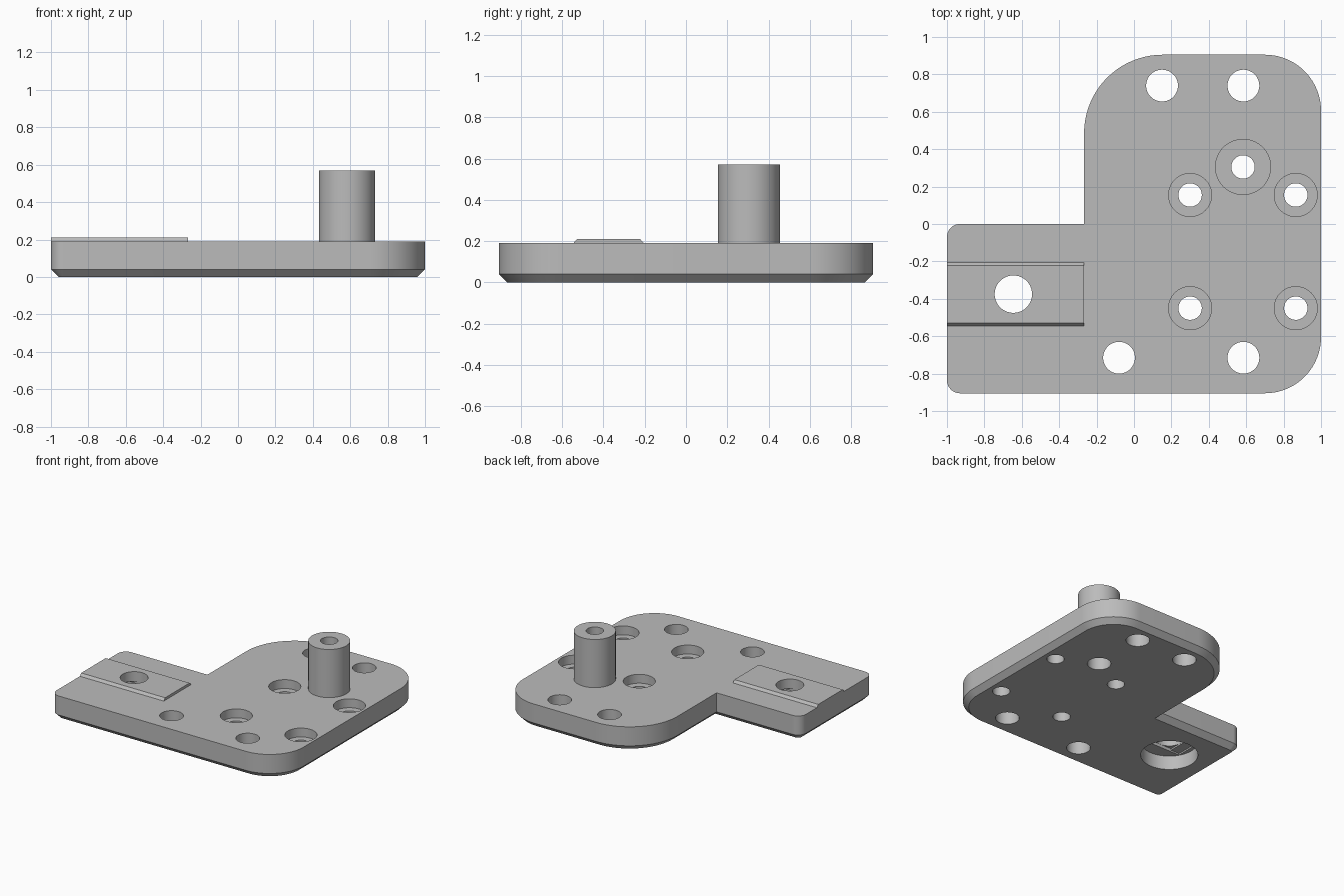
import bpy, bmesh, math
from mathutils import Vector

if "Cube" in bpy.data.objects:
    bpy.data.objects.remove(bpy.data.objects["Cube"])

grey = bpy.data.materials.new("plain grey")
grey.use_nodes = True
grey.diffuse_color = (0.5, 0.5, 0.5, 1)
grey.node_tree.nodes["Principled BSDF"].inputs["Base Color"].default_value = (0.5, 0.5, 0.5, 1)


def loft(name, rings):
    """Closed solid through stacked rings with equal point counts."""
    bm = bmesh.new()
    loops = [[bm.verts.new(p) for p in ring] for ring in rings]
    n = len(loops[0])
    for a, b in zip(loops, loops[1:]):
        for i in range(n):
            j = (i + 1) % n
            bm.faces.new((a[i], a[j], b[j], b[i]))
    bm.faces.new(loops[0])
    bm.faces.new(loops[-1])
    bmesh.ops.recalc_face_normals(bm, faces=bm.faces)
    mesh = bpy.data.meshes.new(name)
    bm.to_mesh(mesh)
    bm.free()
    mesh.materials.append(grey)
    obj = bpy.data.objects.new(name, mesh)
    bpy.context.collection.objects.link(obj)
    return obj


def cylinder(name, x, y, r, z0, z1, sides=64):
    turn = [2 * math.pi * i / sides for i in range(sides)]
    return loft(name, [[(x + r * math.cos(a), y + r * math.sin(a), z) for a in turn]
                       for z in (z0, z1)])


def box(name, x, y, sx, sy, z0, z1):
    corners = [(-1, -1), (1, -1), (1, 1), (-1, 1)]
    return loft(name, [[(x + sx * u, y + sy * v, z) for u, v in corners] for z in (z0, z1)])


def select(obj):
    bpy.ops.object.select_all(action='DESELECT')
    obj.select_set(True)
    bpy.context.view_layer.objects.active = obj


def cut(obj, cutter):
    select(obj)
    mod = obj.modifiers.new("cut", 'BOOLEAN')
    mod.operation = 'DIFFERENCE'
    mod.solver = 'EXACT'
    mod.object = cutter
    bpy.ops.object.modifier_apply(modifier=mod.name)
    bpy.data.objects.remove(cutter)


# Plate outline: corner x, y, radius, start angle of the arc (None = inner corner)
TOP, EDGE, INNER = 0.19, 0.905, -0.267
CORNERS = [(-1, -EDGE, 0.07, 180), (1, -EDGE, 0.3, 270), (1, EDGE, 0.3, 0),
           (INNER, EDGE, 0.42, 90), (INNER, 0, 0, None), (-1, 0, 0.07, 90)]


def outline(inset, z, steps=20):
    pts = []
    for x, y, r, start in CORNERS:
        if start is None:
            pts.append((x + inset, y - inset, z))
            continue
        mid = math.radians(start + 45)
        cx = x - math.copysign(r, math.cos(mid))
        cy = y - math.copysign(r, math.sin(mid))
        for i in range(steps + 1):
            a = math.radians(start + 90 * i / steps)
            pts.append((cx + (r - inset) * math.cos(a), cy + (r - inset) * math.sin(a), z))
    return pts


# Base plate with chamfered underside
plate = loft("base_plate", [outline(0.04, 0), outline(0, 0.04), outline(0, TOP)])

# Plain mounting holes
for x, y in [(0.15, 0.74), (0.585, 0.74), (-0.08, -0.715), (0.585, -0.715)]:
    cut(plate, cylinder("cutter", x, y, 0.085, -0.1, 0.3))

# Recessed screw holes
for x in (0.3, 0.865):
    for y in (0.155, -0.45):
        cut(plate, cylinder("cutter", x, y, 0.115, 0.12, 0.3))
        cut(plate, cylinder("cutter", x, y, 0.0625, -0.1, 0.3))

# Hollow post, with a wider bore under the plate
PX, PY = 0.583, 0.305
post = cylinder("post", PX, PY, 0.15, TOP, 0.57)
cut(post, cylinder("cutter", PX, PY, 0.0625, 0.1, 0.7))
cut(plate, cylinder("cutter", PX, PY, 0.0625, -0.1, 0.3))
cut(plate, cylinder("cutter", PX, PY, 0.085, -0.1, 0.14))

# Raised rail on the arm, with sloped long sides
MID = -0.375
rail = loft("arm_rail", [[(x, MID + s * w, z) for x, s in
                          [(-1, -1), (INNER, -1), (INNER, 1), (-1, 1)]]
                         for w, z in ((0.17, TOP), (0.153, 0.21))])

# Arm bolt hole with a stepped pocket from below
BX = -0.645
cut(rail, cylinder("cutter", BX, MID, 0.1, 0.1, 0.3))
cut(plate, cylinder("cutter", BX, MID, 0.1, -0.1, 0.3))
cut(plate, cylinder("cutter", BX, MID, 0.205, -0.1, 0.11))
cut(plate, box("cutter", BX, MID, 0.175, 0.1, 0.05, 0.122))
cut(plate, box("cutter", BX, MID, 0.1, 0.1, 0.05, 0.134))

for part in (plate, post, rail):
    select(part)
    bpy.ops.object.shade_smooth_by_angle(angle=math.radians(25))
